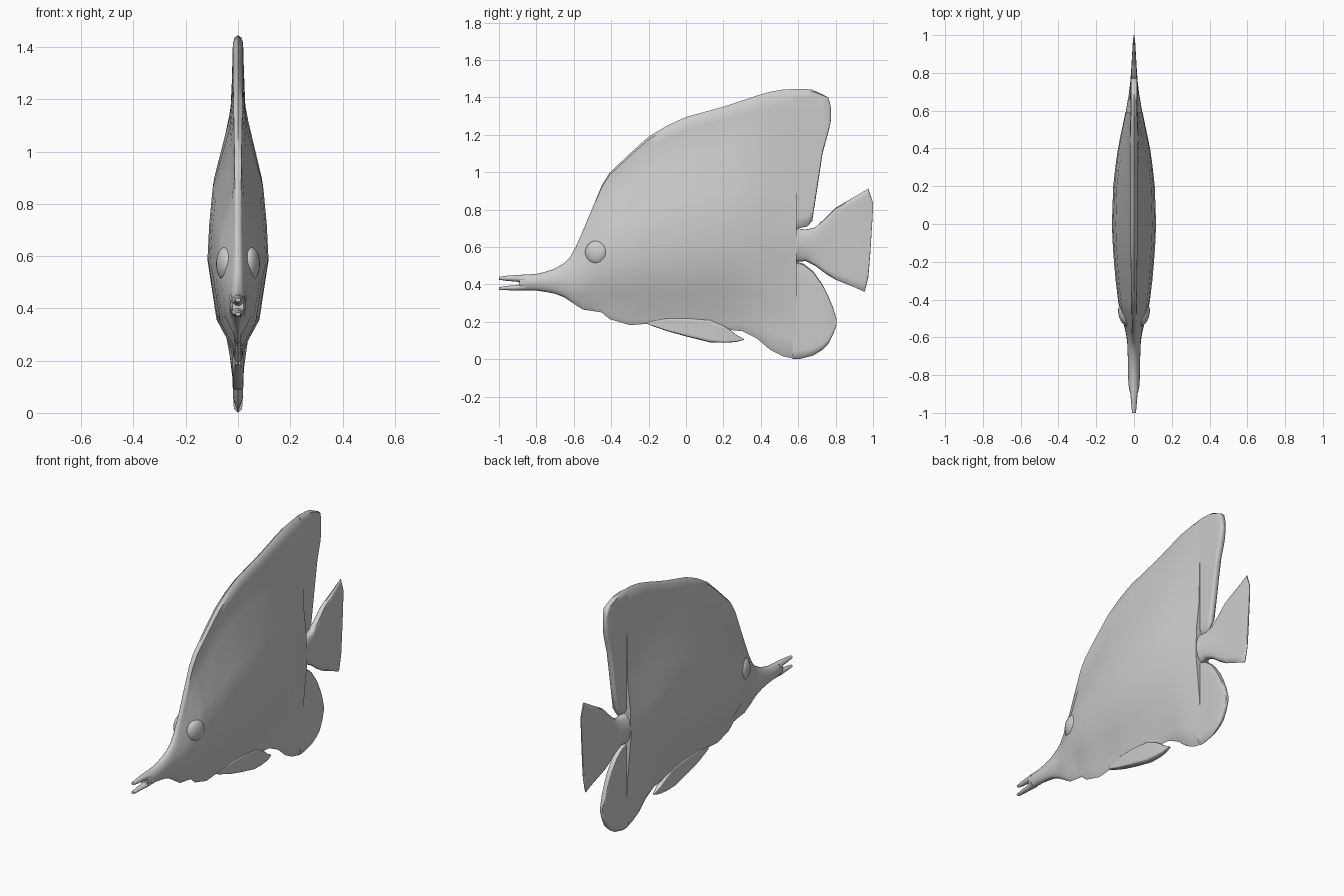
import bpy, bmesh, math

grey = bpy.data.materials.new("plain grey")
grey.diffuse_color = (0.6, 0.6, 0.6, 1)

# Heights (0 bottom, 1 top) and relative half widths of the cross-sections
T = [0, .03, .08, .18, .38, .5, .62, .82, .94, .985, 1]
ROUND = [0, .34, .54, .77, .97, 1, .97, .77, .47, .24, 0]
BODY = [0, .13, .17, .70, 1, .94, .83, .28, .17, .16, 0]
REAR = [0, .35, .38, .42, 1, .95, .55, .40, .38, .35, 0]
FIN = [0, .85, 1, 1, 1, 1, 1, 1, 1, .85, 0]


def finish(name, bm, angle=50):
    bmesh.ops.recalc_face_normals(bm, faces=bm.faces)
    me = bpy.data.meshes.new(name)
    bm.to_mesh(me)
    bm.free()
    ob = bpy.data.objects.new(name, me)
    bpy.context.collection.objects.link(ob)
    me.materials.append(grey)
    bpy.ops.object.select_all(action='DESELECT')
    ob.select_set(True)
    bpy.context.view_layer.objects.active = ob
    bpy.ops.object.shade_smooth_by_angle(angle=math.radians(angle))
    return ob


def loft(name, stations, profiles):
    """stations: (y, bottom, top, half width, position in the profile list)"""
    bm = bmesh.new()
    rings = []
    for y, bot, top, w, k in stations:
        i = min(int(k), len(profiles) - 1)
        j = min(i + 1, len(profiles) - 1)
        f = [a + (b - a) * (k - i) for a, b in zip(profiles[i], profiles[j])]
        pts = [(w * f[n], y, bot + (top - bot) * T[n]) for n in range(len(T))]
        pts += [(-x, y, z) for x, y, z in reversed(pts[1:-1])]
        rings.append([bm.verts.new(p) for p in pts])
    n = len(rings[0])
    for a, b in zip(rings, rings[1:]):
        for i in range(n):
            bm.faces.new((a[i], a[(i + 1) % n], b[(i + 1) % n], b[i]))
    bm.faces.new(rings[0])
    bm.faces.new(rings[-1])
    return finish(name, bm)


# Body with snout and the front of the dorsal fin
loft("body", [
    (-.89, .369, .451, .022, 0), (-.85, .368, .453, .030, 0),
    (-.80, .367, .456, .031, 0), (-.75, .36, .468, .032, 0),
    (-.70, .35, .485, .033, 0), (-.65, .33, .515, .035, .1),
    (-.62, .31, .545, .037, .2), (-.59, .29, .60, .042, .4),
    (-.55, .265, .69, .050, .6), (-.50, .258, .81, .063, .8),
    (-.45, .25, .93, .076, .9), (-.41, .215, .995, .084, 1),
    (-.30, .182, 1.10, .097, 1), (-.20, .19, 1.19, .106, 1),
    (-.10, .165, 1.25, .113, 1), (0, .15, 1.295, .117, 1),
    (.20, .16, 1.35, .110, 1), (.30, .15, 1.383, .099, 1.1),
    (.38, .11, 1.41, .088, 1.3), (.45, .05, 1.43, .075, 1.55),
    (.52, .015, 1.442, .060, 1.85), (.59, 0, 1.445, .046, 2),
], [ROUND, BODY, REAR])

# Jaws
loft("upper_jaw", [(-1, .425, .440, .010, 0), (-.96, .419, .446, .014, 0),
                   (-.91, .415, .450, .018, 0), (-.86, .404, .452, .026, 0)], [ROUND])
loft("lower_jaw", [(-1, .371, .385, .010, 0), (-.96, .369, .392, .014, 0),
                   (-.91, .368, .395, .018, 0), (-.86, .368, .408, .026, 0)], [ROUND])

# Rear lobes of the dorsal and anal fins
loft("dorsal_fin", [
    (.57, .70, 1.444, .018, 0), (.60, .70, 1.446, .018, 0), (.65, .71, 1.444, .018, 0),
    (.675, .74, 1.441, .018, 0), (.70, .90, 1.43, .018, 0),
    (.73, 1.10, 1.416, .018, 0), (.76, 1.21, 1.40, .017, 0),
    (.772, 1.26, 1.36, .013, 0), (.776, 1.29, 1.33, .008, 0)], [FIN])
loft("anal_fin", [
    (.57, .002, .52, .018, 0), (.60, 0, .52, .018, 0), (.63, .007, .51, .018, 0),
    (.68, .02, .47, .018, 0), (.73, .05, .40, .017, 0), (.76, .08, .34, .016, 0),
    (.785, .13, .28, .013, 0), (.805, .18, .215, .008, 0)], [FIN])

# Tail stem flaring into the tail fin
loft("tail", [
    (.50, .50, .71, .052, 0), (.59, .52, .70, .044, 0), (.64, .525, .693, .036, .2),
    (.69, .50, .705, .027, .5), (.75, .455, .76, .020, .8), (.80, .425, .81, .016, 1),
    (.90, .385, .868, .010, 1), (.955, .36, .90, .007, 1), (.975, .44, .912, .005, 1),
    (.985, .56, .88, .004, 1), (.995, .72, .85, .003, 1), (1, .81, .835, .002, 1),
], [ROUND, FIN])

# Pelvic fin folded under the belly, with a notched tip
loft("pelvic_fin", [
    (-.20, .185, .20, .010, 0), (-.10, .15, .22, .020, 0), (0, .122, .22, .022, 0),
    (.13, .09, .21, .021, 0), (.20, .088, .18, .019, 0), (.24, .09, .155, .016, 0),
    (.27, .093, .13, .012, 0), (.31, .103, .108, .004, 0)], [FIN])

# Eyes
for side, name in ((1, "right_eye"), (-1, "left_eye")):
    bm = bmesh.new()
    bmesh.ops.create_uvsphere(bm, u_segments=20, v_segments=12, radius=1)
    for v in bm.verts:
        x, y, z = v.co
        v.co = (side * .050 + x * .032 + side * y * .012, -.48 + y * .060, .57 + z * .064)
    finish(name, bm)
